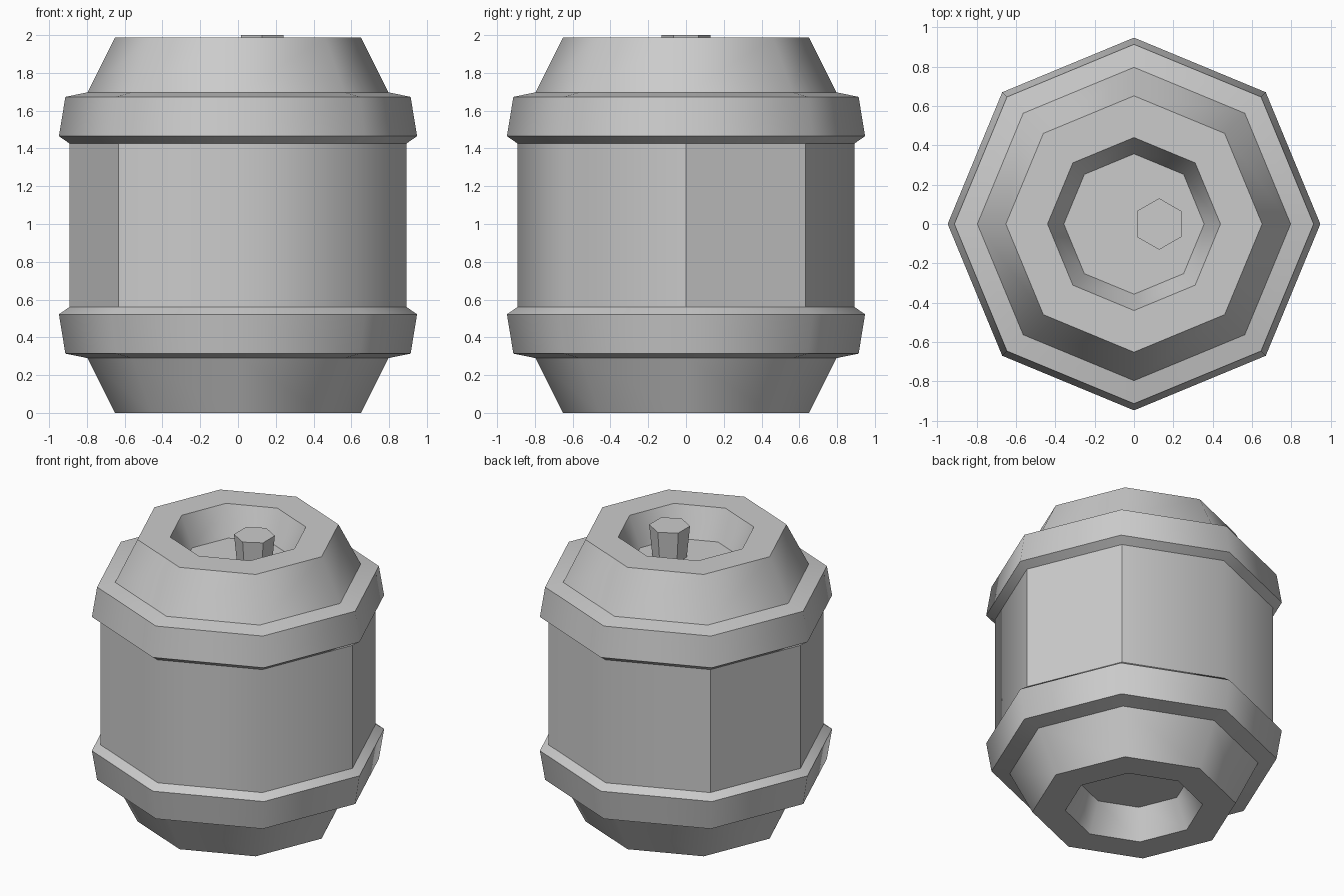
import bpy, bmesh, math

if "Cube" in bpy.data.objects:
    bpy.data.objects.remove(bpy.data.objects["Cube"])


def lathe(name, profile, sides=8, centre_x=0.0, turn=0.0, seams=(), cap=False, flat=False):
    """Sweep a (radius, z) profile listed from bottom to top on the outside.
    seams lists the corner numbers whose upright edges stay sharp."""
    bm = bmesh.new()
    rings = []
    for r, z in profile:
        rings.append([bm.verts.new((centre_x + r * math.cos(turn + math.tau * i / sides),
                                    r * math.sin(turn + math.tau * i / sides), z))
                      for i in range(sides)])
    for low, high in zip(rings, rings[1:]):
        for i in range(sides):
            j = (i + 1) % sides
            bm.faces.new((low[i], low[j], high[j], high[i])).smooth = not flat
    if cap:
        bm.faces.new(rings[-1])
    # Keep the rims crisp while the faces around each ring blend together
    for ring in rings:
        for i in range(sides):
            bm.edges.get((ring[i], ring[(i + 1) % sides])).smooth = False
    for low, high in zip(rings, rings[1:]):
        for i in seams:
            bm.edges.get((low[i], high[i])).smooth = False
    mesh = bpy.data.meshes.new(name)
    bm.to_mesh(mesh)
    bm.free()
    obj = bpy.data.objects.new(name, mesh)
    bpy.context.collection.objects.link(obj)
    return obj


def flip(obj, name):
    """Copy a part upside down about mid height, keeping normals outward."""
    bm = bmesh.new()
    bm.from_mesh(obj.data)
    for v in bm.verts:
        v.co.z = HEIGHT - v.co.z
    bmesh.ops.reverse_faces(bm, faces=bm.faces[:])
    mesh = bpy.data.meshes.new(name)
    bm.to_mesh(mesh)
    bm.free()
    bpy.context.collection.objects.link(bpy.data.objects.new(name, mesh))


HEIGHT = 1.987   # barrel height without the pin
FLOOR = 1.78     # recess floor

# Straight middle wall
lathe("barrel_body", [(0.893, 0.56), (0.893, HEIGHT - 0.56)], seams=(0, 1, 3, 4, 5))

# Raised bands
band = lathe("upper_band", [(0.893, 1.427), (0.948, 1.465), (0.914, 1.673), (0.797, 1.697)])
flip(band, "lower_band")

# Tapered ends with a recessed dish
end = lathe("top_end", [(0.797, 1.697), (0.652, HEIGHT), (0.44, HEIGHT), (0.357, FLOOR)], cap=True)
flip(end, "bottom_end")

# Off-centre hexagonal pin standing in the top recess
lathe("top_pin", [(0.11, FLOOR), (0.131, 2.0)], sides=6, centre_x=0.128,
      turn=math.pi / 2, cap=True, flat=True)
